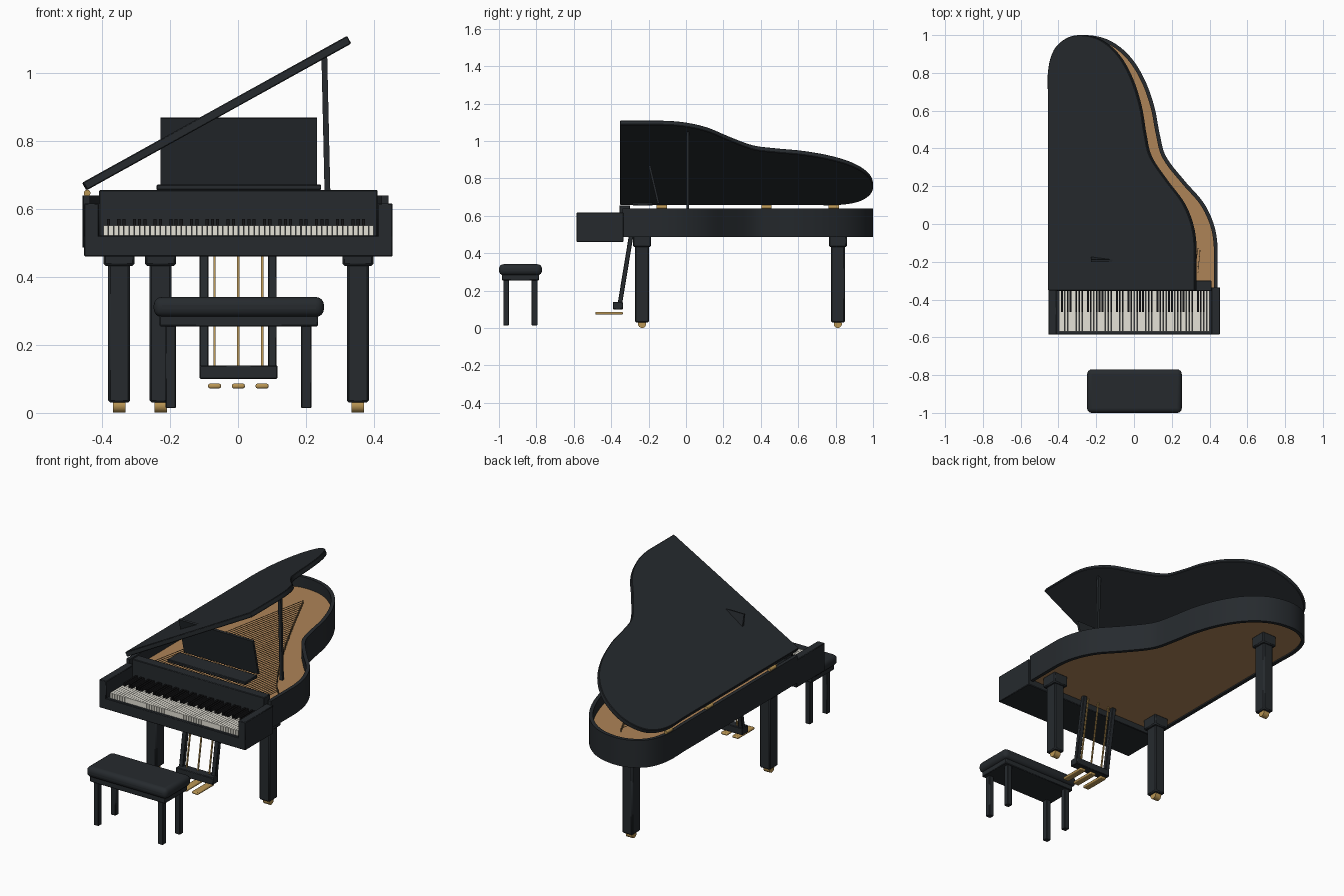
import bpy, bmesh, math
from mathutils import Vector, Matrix

if "Cube" in bpy.data.objects:
    bpy.data.objects.remove(bpy.data.objects["Cube"])


def material(name, rgb):
    m = bpy.data.materials.new(name)
    m.diffuse_color = (*rgb, 1)
    m.use_nodes = True
    m.node_tree.nodes["Principled BSDF"].inputs["Base Color"].default_value = m.diffuse_color
    return m


BLACK = material("black_lacquer", (0.019, 0.023, 0.027))
EBONY = material("ebony", (0.008, 0.008, 0.009))
WOOD = material("soundboard_wood", (0.42, 0.23, 0.095))
BRASS = material("brass", (0.50, 0.31, 0.09))
STRING = material("string_bronze", (0.20, 0.13, 0.06))
IVORY = material("ivory", (0.78, 0.76, 0.68))


def finish(name, bm, mat, bevel=0, segs=1, smooth=True):
    bmesh.ops.recalc_face_normals(bm, faces=bm.faces)
    me = bpy.data.meshes.new(name)
    bm.to_mesh(me)
    bm.free()
    ob = bpy.data.objects.new(name, me)
    bpy.context.collection.objects.link(ob)
    me.materials.append(mat)
    if bevel:
        b = ob.modifiers.new("bevel", "BEVEL")
        b.width, b.segments = bevel, segs
    if smooth:
        bpy.ops.object.select_all(action="DESELECT")
        ob.select_set(True)
        bpy.context.view_layer.objects.active = ob
        bpy.ops.object.shade_smooth_by_angle(angle=math.radians(35))
    return ob


def add_box(bm, x, y, z):
    """Axis-aligned box from (min, max) ranges."""
    c = [(a + b) / 2 for a, b in (x, y, z)]
    s = [b - a for a, b in (x, y, z)]
    bmesh.ops.create_cube(bm, matrix=Matrix.Translation(c) @ Matrix.Diagonal((*s, 1)))


def add_beam(bm, p, q, wx, wy):
    """Square bar running from p to q."""
    p, q = Vector(p), Vector(q)
    d = q - p
    rot = Vector((0, 0, 1)).rotation_difference(d).to_matrix().to_4x4()
    bmesh.ops.create_cube(bm, matrix=Matrix.Translation((p + q) / 2) @ rot
                          @ Matrix.Diagonal((wx, wy, d.length, 1)))


def add_rod(bm, c, r, length, axis, segs=12):
    rot = Vector((0, 0, 1)).rotation_difference(Vector(axis)).to_matrix().to_4x4()
    bmesh.ops.create_cone(bm, cap_ends=True, segments=segs, radius1=r, radius2=r,
                          depth=length, matrix=Matrix.Translation(c) @ rot)


def box(name, x, y, z, mat=BLACK, bevel=0.003, segs=1):
    bm = bmesh.new()
    add_box(bm, x, y, z)
    return finish(name, bm, mat, bevel, segs)


# Curved case outline, from the front right corner round the tail to the front left
CTRL = [Vector(p) for p in [
    (.443, -.34), (.443, -.13), (.425, -.01), (.37, .11), (.267, .23), (.168, .36),
    (.136, .476), (.108, .62), (.055, .767), (-.024, .89), (-.13, .972), (-.25, 1),
    (-.345, .982), (-.42, .92), (-.455, .81), (-.455, .66), (-.455, -.34)]]


def outline(steps=6):
    pts = []
    for i in range(len(CTRL) - 1):
        a, b = CTRL[i], CTRL[i + 1]
        if i in (0, len(CTRL) - 2):          # straight sides
            pts.append(a.copy())
            continue
        p, n = CTRL[i - 1], CTRL[i + 2]
        k = (b - a).length
        ta = (b - p).normalized() * k
        tb = (n - a).normalized() * k
        for j in range(steps):
            t = j / steps
            pts.append(a * (2*t**3 - 3*t**2 + 1) + ta * (t**3 - 2*t**2 + t)
                       + b * (3*t**2 - 2*t**3) + tb * (t**3 - t**2))
    return pts + [CTRL[-1].copy()]


def inset(pts, d):
    out = []
    for i, p in enumerate(pts):
        t = (pts[min(i + 1, len(pts) - 1)] - pts[max(i - 1, 0)]).normalized()
        out.append(p + Vector((-t.y, t.x)) * d)
    return out


def prism(pts, z0, z1):
    bm = bmesh.new()
    f = bm.faces.new([bm.verts.new((p.x, p.y, z0)) for p in pts])
    up = bmesh.ops.extrude_face_region(bm, geom=[f])["geom"]
    bmesh.ops.translate(bm, vec=(0, 0, z1 - z0),
                        verts=[v for v in up if isinstance(v, bmesh.types.BMVert)])
    return bm


OUT = outline()

# Case rim and soundboard
finish("case_rim", prism(OUT + inset(OUT, 0.02)[::-1], .487, .64), BLACK)
finish("soundboard", prism(inset(OUT, 0.012), .495, .58), WOOD)

# Raised lid, hinged on the left side
lid = finish("lid", prism([Vector(((p.x + .455) * .99, p.y - (.012 if p.y < -.3 else 0)))
                           for p in OUT], 0, .026), BLACK, .003)
lid.location = (-.444, 0, .656)
lid.rotation_euler = (0, -math.radians(29), 0)

bm = bmesh.new()
for y in (-.13, .43, .79):
    add_rod(bm, (-.444, y, .647), .01, .055, (0, 1, 0))
finish("lid_hinges", bm, BRASS)

bm = bmesh.new()
add_beam(bm, (.265, .01, .575), (.254, .01, 1.052), .017, .014)
finish("lid_prop", bm, BLACK)

# Keyboard housing
box("keybed", (-.453, .455), (-.585, -.335), (.46, .522))
for n, x in (("left", (-.453, -.409)), ("right", (.411, .455))):
    box(n + "_cheek_block", x, (-.585, -.335), (.515, .617))
box("fallboard", (-.409, .411), (-.355, -.30), (.50, .656))

# Keys
N = 52
PITCH = .797 / N
white, black = bmesh.new(), bmesh.new()
for i in range(N):
    x = -.397 + i * PITCH
    add_box(white, (x + .0008, x + PITCH - .0008), (-.57, -.35), (.52, .551))
    if "ABCDEFG"[i % 7] in "ACDFG" and i < N - 1:
        add_box(black, (x + PITCH - .0045, x + PITCH + .0045), (-.465, -.35), (.54, .57))
finish("white_keys", white, IVORY, smooth=False)
finish("black_keys", black, EBONY, smooth=False)

# Music desk and its shelf
box("music_shelf", (-.24, .245), (-.285, -.177), (.656, .672))
bm = bmesh.new()
add_beam(bm, (.002, -.147, .665), (.002, -.195, .868), .46, .012)
finish("music_desk", bm, BLACK)

# Strings fanning from the tuning pins toward the tail
strings, pins = bmesh.new(), bmesh.new()
for i in range(44):
    t = i / 43
    x = -.38 + .72 * t
    a = (x, -.24, .598)
    b = (-.17 + .52 * t, -.14 + .96 * (1 - t) ** 1.2, .598)
    add_beam(strings, a, b, .0025, .0025)
    for y in (-.255, -.225):
        add_rod(pins, (x, y, .593), .003, .032, (0, 0, 1), 6)
    add_rod(pins, (b[0], b[1], .588), .003, .024, (0, 0, 1), 6)
finish("strings", strings, STRING, smooth=False)
finish("tuning_pins", pins, STRING)

# Piano legs with collars and casters
for name, x, y in (("front_left", -.35, -.235), ("front_right", .353, -.235),
                   ("back", -.228, .812)):
    box(name + "_leg", (x - .032, x + .032), (y - .037, y + .037), (.03, .445), bevel=.006)
    box(name + "_leg_collar", (x - .046, x + .046), (y - .048, y + .048), (.433, .497), bevel=.006)
    bm = bmesh.new()
    add_rod(bm, (x, y, .022), .022, .037, (1, 0, 0), 14)
    finish(name + "_caster", bm, BRASS)

# Pedal lyre
bm = bmesh.new()
for x in (-.1, .101):
    add_beam(bm, (x, -.355, .12), (x, -.293, .497), .026, .024)
finish("lyre_posts", bm, BLACK, .003)
box("lyre_box", (-.113, .116), (-.39, -.338), (.10, .14))
rods = bmesh.new()
for i, x in enumerate((-.069, .001, .071)):
    add_beam(rods, (x, -.358, .13), (x, -.296, .497), .007, .007)
    box("pedal_%d" % (i + 1), (x - .019, x + .019), (-.485, -.337), (.072, .086), BRASS, .005, 2)
finish("pedal_rods", rods, BRASS)

# Bench
box("bench_seat", (-.248, .253), (-1, -.77), (.282, .341), bevel=.024, segs=4)
box("bench_apron", (-.231, .236), (-.985, -.787), (.255, .29))
bm = bmesh.new()
for x in (-.198, .201):
    for y in (-.962, -.81):
        add_box(bm, (x - .015, x + .015), (y - .015, y + .015), (.014, .262))
finish("bench_legs", bm, BLACK, .002)
